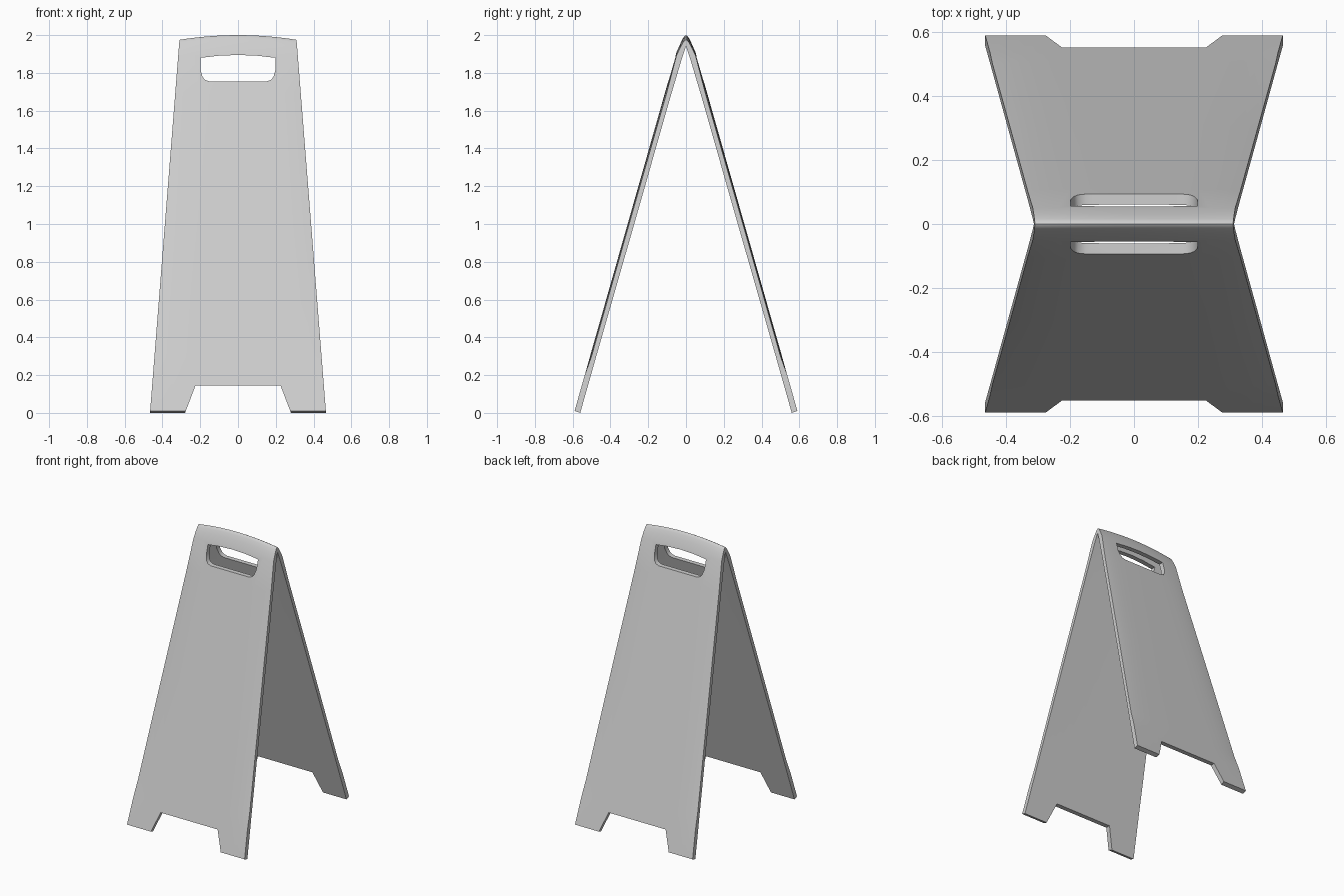
import bpy
import bmesh
from math import radians

cube = bpy.data.objects.get("Cube")
if cube:
    bpy.data.objects.remove(cube, do_unlink=True)

grey = bpy.data.materials.new("light_grey_plastic")
grey.use_nodes = True
colour = (0.62, 0.62, 0.62, 1)
grey.diffuse_color = colour
grey.node_tree.nodes["Principled BSDF"].inputs["Base Color"].default_value = colour


def make_object(name, bm):
    bmesh.ops.recalc_face_normals(bm, faces=bm.faces)
    mesh = bpy.data.meshes.new(name)
    bm.to_mesh(mesh)
    bm.free()
    mesh.materials.append(grey)
    obj = bpy.data.objects.new(name, mesh)
    bpy.context.collection.objects.link(obj)
    return obj


# Half of the folded sheet: outer (y, z), inner (y, z), crown of the outer face
rows = [
    ((0.59, 0.01), (0.56, 0.0), 0),
    ((0.536, 0.2), (0.506, 0.19), 0),
    ((0.508, 0.3), (0.478, 0.29), 1),
    ((0.309, 1.0), (0.277, 0.99), 1),
    ((0.11, 1.7), (0.079, 1.69), 1),
    ((0.05, 1.91), (0.022, 1.89), 0),
    ((0.03, 1.955), (0.013, 1.92), 0),
    ((0.016, 1.984), (0.007, 1.94), 0),
    ((0.007, 1.996), (0.003, 1.953), 0),
    ((0.0, 2.0), (0.0, 1.965), 0),
]
# Mirror across the ridge to get the whole A-shaped section
section = [(-1, r) for r in rows] + [(1, r) for r in rows[-2::-1]]


def section_loop(bm, u):
    """One cross-section of the sheet at width fraction u from -1 to 1."""
    def point(side, y, z):
        z *= 1 - 0.0125 * u * u * (z / 2) ** 8
        return bm.verts.new((u * (0.466 - 0.079 * z), side * y, z))
    outer = [point(s, o[0] - 0.008 * c * abs(u) ** 6, o[1]) for s, (o, i, c) in section]
    inner = [point(s, i[0], i[1]) for s, (o, i, c) in section]
    return outer, inner


# Folded board, lofted from side to side
bm = bmesh.new()
half = [0.2, 0.4, 0.6, 0.75, 0.87, 0.95, 1]
loops = [section_loop(bm, u) for u in [-h for h in reversed(half)] + [0] + half]
last = len(section) - 1
for (o1, i1), (o2, i2) in zip(loops, loops[1:]):
    for k in range(last):
        bm.faces.new((o1[k], o1[k + 1], o2[k + 1], o2[k]))
        bm.faces.new((i1[k], i2[k], i2[k + 1], i1[k + 1]))
    for k in (0, last):
        bm.faces.new((o1[k], o2[k], i2[k], i1[k]))
for outer, inner in (loops[0], loops[-1]):
    for k in range(last):
        bm.faces.new((outer[k], inner[k], inner[k + 1], outer[k + 1]))
board = make_object("folding_sign_board", bm)


def cut(name, right_half):
    """Cut a mirrored (x, z) outline straight through both panels."""
    outline = right_half + [(-x, z) for x, z in reversed(right_half) if x > 0]
    bm = bmesh.new()
    face = bm.faces.new([bm.verts.new((x, -1, z)) for x, z in outline])
    back = bmesh.ops.extrude_face_region(bm, geom=[face])["geom"]
    bmesh.ops.translate(bm, vec=(0, 2, 0),
                        verts=[g for g in back if isinstance(g, bmesh.types.BMVert)])
    cutter = make_object(name, bm)
    cutter.hide_render = True
    mod = board.modifiers.new(name, "BOOLEAN")
    mod.operation = "DIFFERENCE"
    mod.solver = "EXACT"
    mod.object = cutter
    bpy.context.view_layer.objects.active = board
    bpy.ops.object.modifier_apply(modifier=mod.name)
    bpy.data.objects.remove(cutter, do_unlink=True)


# Hand grip slot and the gap between the feet
cut("grip_cutter", [(0.15, 1.755), (0.175, 1.763), (0.188, 1.78), (0.198, 1.815),
                    (0.198, 1.88), (0.1, 1.891), (0, 1.895)])
cut("feet_cutter", [(0.288, -0.02), (0.225, 0.145)])

bpy.ops.object.select_all(action="DESELECT")
board.select_set(True)
bpy.context.view_layer.objects.active = board
bpy.ops.object.shade_smooth_by_angle(angle=radians(35))
